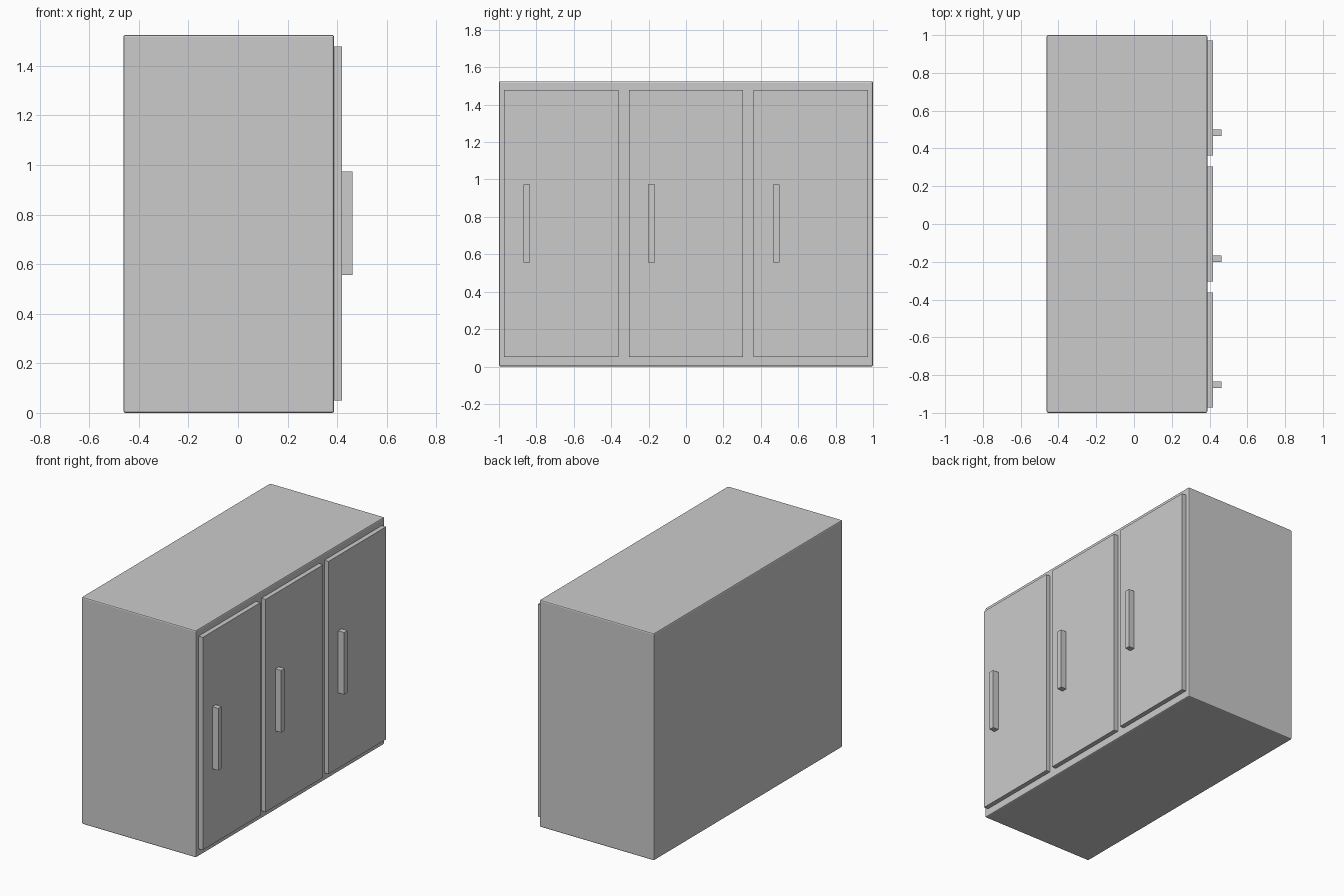
import bpy

if "Cube" in bpy.data.objects:
    bpy.data.objects.remove(bpy.data.objects["Cube"])


def box(name, x, y, z, bevel=0.0):
    """Box spanning the given (min, max) ranges, with an optional edge bevel."""
    spans = (x, y, z)
    bpy.ops.mesh.primitive_cube_add(size=1, location=[(a + b) / 2 for a, b in spans])
    ob = bpy.context.object
    ob.name = name
    ob.scale = [b - a for a, b in spans]
    bpy.ops.object.transform_apply(location=False, rotation=False, scale=True)
    if bevel:
        mod = ob.modifiers.new("edge_bevel", "BEVEL")
        mod.width = bevel
        mod.segments = 2
    return ob


# Cabinet carcass with slightly softened edges
box("cabinet_body", (-0.462, 0.388), (-1.0, 1.0), (0.0, 1.525), bevel=0.008)

# Three equal doors, each with a vertical bar handle near the same edge
for i, label in enumerate(("left", "middle", "right")):
    c = (i - 1) * 0.667
    box(f"{label}_door", (0.386, 0.419), (c - 0.305, c + 0.305), (0.05, 1.478))
    h = c - 0.184
    box(f"{label}_handle", (0.418, 0.462), (h - 0.018, h + 0.018), (0.556, 0.973))
